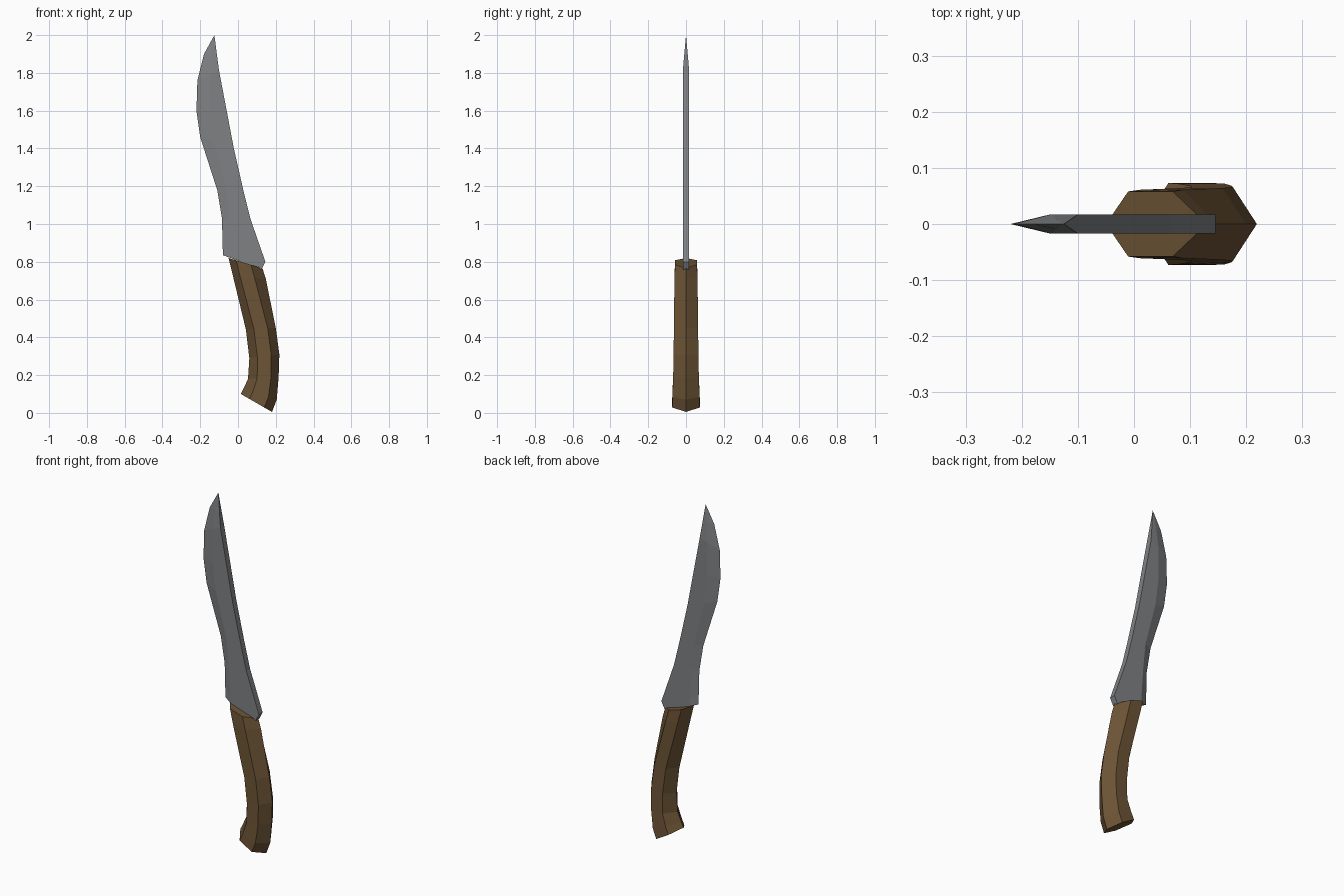
import bpy, bmesh

if "Cube" in bpy.data.objects:
    bpy.data.objects.remove(bpy.data.objects["Cube"])


def material(name, rgb):
    m = bpy.data.materials.new(name)
    m.diffuse_color = (*rgb, 1)
    m.use_nodes = True
    m.node_tree.nodes["Principled BSDF"].inputs["Base Color"].default_value = m.diffuse_color
    return m


def loft(name, rings, mat, tip=None):
    """Skin matching rings of points, capping the ends or closing on a tip."""
    bm = bmesh.new()
    loops = [[bm.verts.new(p) for p in ring] for ring in rings]
    n = len(loops[0])
    for a, b in zip(loops, loops[1:]):
        for i in range(n):
            j = (i + 1) % n
            bm.faces.new((a[i], a[j], b[j], b[i]))
    bm.faces.new(loops[0])
    if tip:
        apex = bm.verts.new(tip)
        for i in range(n):
            bm.faces.new((loops[-1][i], loops[-1][(i + 1) % n], apex))
    else:
        bm.faces.new(loops[-1])
    bmesh.ops.recalc_face_normals(bm, faces=bm.faces)
    mesh = bpy.data.meshes.new(name)
    bm.to_mesh(mesh)
    bm.free()
    mesh.materials.append(mat)
    obj = bpy.data.objects.new(name, mesh)
    bpy.context.collection.objects.link(obj)
    return obj


def between(a, b, f):
    return a[0] + (b[0] - a[0]) * f, a[1] + (b[1] - a[1]) * f


def hexagon(left, right, f1, f2, t):
    """Six-sided grip section with ridges at its left and right ends."""
    (x1, z1), (x2, z2) = between(left, right, f1), between(left, right, f2)
    return [(left[0], 0, left[1]), (x1, -t, z1), (x2, -t, z2),
            (right[0], 0, right[1]), (x2, t, z2), (x1, t, z1)]


def wedge(edge, spine, f, t):
    """Blade section: sharp edge, bevel line, flat spine."""
    x, z = between(edge, spine, f)
    return [(edge[0], 0, edge[1]), (x, -t, z), (spine[0], -t, spine[1]),
            (spine[0], t, spine[1]), (x, t, z)]


steel = material("steel grey", (0.215, 0.222, 0.23))
wood = material("brown wood", (0.15, 0.088, 0.036))

# Handle: left ridge, right ridge, flat start, flat end, half thickness
grip = [
    ((0.015, 0.10), (0.18, 0.005), 0.28, 0.75, 0.073),
    ((0.03, 0.13), (0.205, 0.07), 0.28, 0.75, 0.072),
    ((0.053, 0.18), (0.215, 0.19), 0.30, 0.75, 0.068),
    ((0.06, 0.29), (0.219, 0.31), 0.27, 0.73, 0.066),
    ((0.042, 0.44), (0.20, 0.45), 0.27, 0.73, 0.064),
    ((-0.028, 0.73), (0.147, 0.71), 0.22, 0.66, 0.061),
    ((-0.05, 0.82), (0.13, 0.765), 0.22, 0.66, 0.058),
]
loft("handle", [hexagon(*g) for g in grip], wood)

# Blade: cutting edge, spine, bevel width, half thickness
sections = [
    ((-0.08, 0.835), (0.125, 0.76), 0.2, 0.017),
    ((-0.081, 0.88), (0.145, 0.80), 0.2, 0.017),
    ((-0.085, 1.03), (0.065, 1.03), 0.25, 0.017),
    ((-0.11, 1.18), (0.028, 1.18), 0.35, 0.017),
    ((-0.20, 1.46), (-0.022, 1.40), 0.40, 0.017),
    ((-0.22, 1.60), (-0.06, 1.60), 0.44, 0.017),
    ((-0.215, 1.76), (-0.10, 1.81), 0.58, 0.017),
    ((-0.18, 1.90), (-0.112, 1.90), 0.60, 0.009),
]
loft("blade", [wedge(*s) for s in sections], steel, tip=(-0.125, 0, 2.0))
